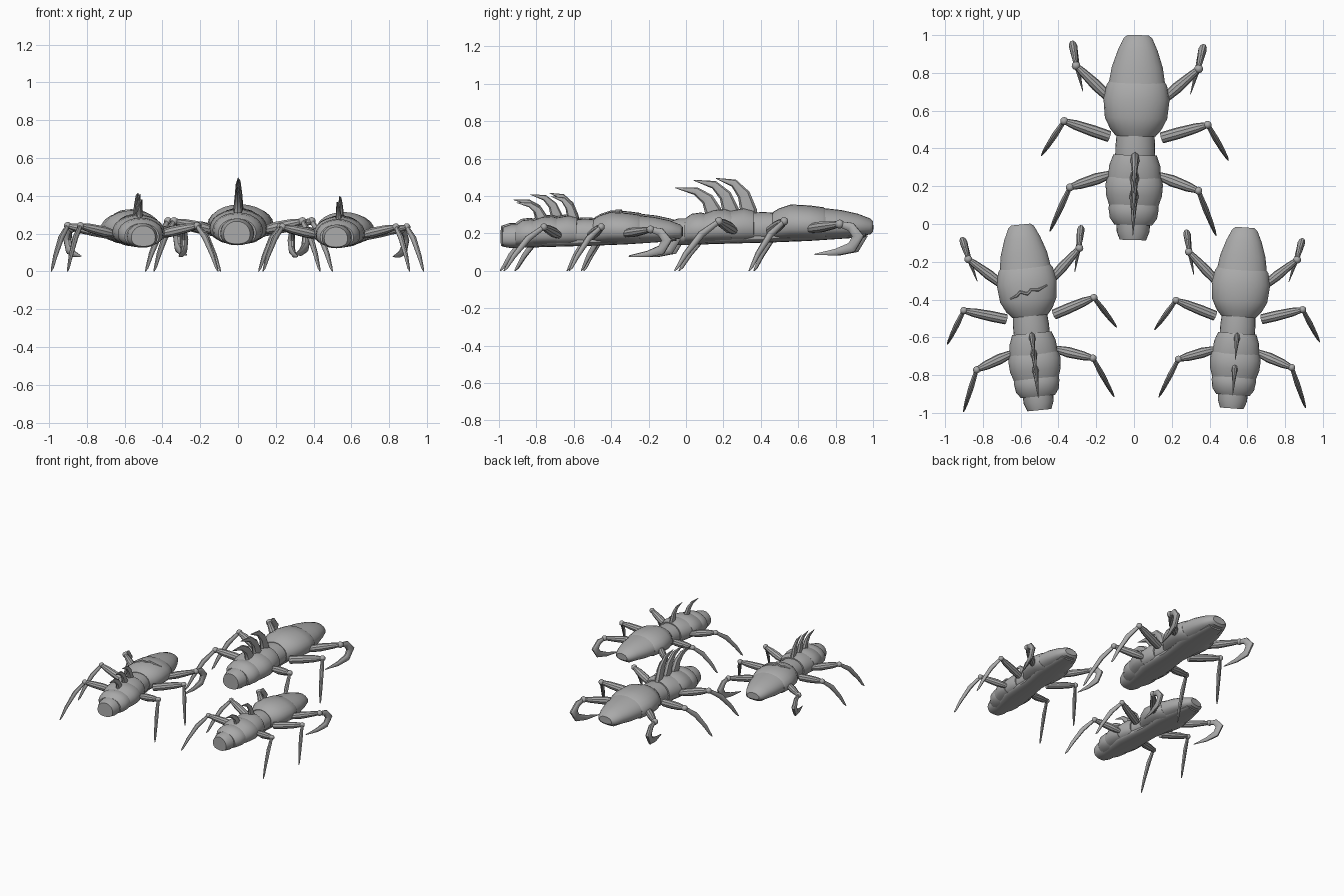
import bpy, bmesh, math
from mathutils import Vector, Matrix

default = bpy.data.objects.get("Cube")
if default:
    bpy.data.objects.remove(default, do_unlink=True)

shell_grey = bpy.data.materials.new("shell_grey")
shell_grey.use_nodes = True
colour = (0.4, 0.4, 0.4, 1)
shell_grey.diffuse_color = colour
shell_grey.node_tree.nodes["Principled BSDF"].inputs["Base Color"].default_value = colour

parts = []


def add_mesh(name, bm, placement):
    bmesh.ops.recalc_face_normals(bm, faces=bm.faces)
    bm.transform(placement)
    mesh = bpy.data.meshes.new(name)
    bm.to_mesh(mesh)
    bm.free()
    mesh.materials.append(shell_grey)
    obj = bpy.data.objects.new(name, mesh)
    bpy.context.collection.objects.link(obj)
    parts.append(obj)


def skin(bm, rings):
    """Bridge equal rings of points and cap both ends."""
    loops = [[bm.verts.new(p) for p in ring] for ring in rings]
    count = len(loops[0])
    for a, b in zip(loops, loops[1:]):
        for i in range(count):
            j = (i + 1) % count
            bm.faces.new((a[i], a[j], b[j], b[i]))
    bm.faces.new(loops[0])
    bm.faces.new(loops[-1])


def body_ring(y, half_width, top, bottom, sides=24):
    """Domed above its widest line, flattened below it."""
    middle = bottom + (top - bottom) * 0.45
    ring = []
    for i in range(sides):
        a = math.tau * i / sides
        c, s = math.cos(a), math.sin(a)
        if s >= 0:
            ring.append((half_width * c, y, middle + (top - middle) * s))
        else:
            x = half_width * math.copysign(abs(c) ** 0.85, c)
            ring.append((x, y, middle - (middle - bottom) * abs(s) ** 0.75))
    return ring


def tube(bm, path, radii, squash=1.0, sides=10):
    """Tapered limb swept along a path, its width scaled by squash."""
    pts = [Vector(p) for p in path]
    span = pts[-1] - pts[0]
    side = Vector((span.x, span.y, 0)).cross(Vector((0, 0, 1))).normalized()
    rings = []
    for i, p in enumerate(pts):
        tangent = (pts[min(i + 1, len(pts) - 1)] - pts[max(i - 1, 0)]).normalized()
        across = (side - tangent * side.dot(tangent)).normalized()
        normal = tangent.cross(across)
        rings.append([p + radii[i] * (across * squash * math.cos(a) + normal * math.sin(a))
                      for a in (math.tau * k / sides for k in range(sides))])
    skin(bm, rings)


def ball(bm, centre, radius):
    bmesh.ops.create_uvsphere(bm, u_segments=10, v_segments=7, radius=radius,
                              matrix=Matrix.Translation(centre))


# Body plates: y, half width, top, bottom
PLATES = {
    "head": [(.54, .055, .265, .21), (.525, .075, .28, .195), (.46, .105, .305, .185),
             (.37, .135, .325, .175), (.28, .15, .335, .17)],
    "thorax": [(.29, .15, .33, .17), (.275, .16, .34, .165), (.2, .175, .35, .165),
               (.1, .165, .355, .165), (.04, .135, .335, .165), (.005, .105, .315, .165)],
    "waist": [(.02, .1, .31, .16), (-.05, .105, .315, .155), (-.11, .105, .31, .155)],
    "abdomen_front": [(-.095, .115, .32, .155), (-.15, .135, .335, .15), (-.23, .142, .32, .15)],
    "abdomen_middle": [(-.215, .145, .32, .15), (-.25, .152, .33, .15),
                       (-.31, .148, .325, .15), (-.365, .13, .305, .15)],
    "abdomen_rear": [(-.35, .13, .305, .15), (-.38, .133, .312, .145),
                     (-.43, .125, .305, .145), (-.465, .1, .28, .145)],
    "tail": [(-.45, .09, .28, .14), (-.5, .087, .28, .138), (-.545, .07, .265, .145)],
    "belly": [(.5, .06, .22, .18), (.2, .11, .22, .16), (0, .09, .22, .152),
              (-.25, .11, .22, .145), (-.48, .06, .22, .138)],
}

# Back spines: base y, sweep back, height
SPINES = {"front": (-.125, -.175, .175), "middle": (-.22, -.2, .165), "rear": (-.315, -.205, .125)}

# Walking legs: hip, knee, foot, hip radius
LEGS = {
    "middle": ((.14, 0, .215), (.38, .075, .265), (.495, -.11, 0), .03),
    "rear": ((.125, -.2, .215), (.34, -.275, .265), (.44, -.51, 0), .02),
}


def walking_leg(bm, hip, knee, foot, hip_radius):
    hip, knee, foot = Vector(hip), Vector(knee), Vector(foot)
    tube(bm, [hip, hip.lerp(knee, .35), hip.lerp(knee, .75), knee], [hip_radius, .031, .026, .015])
    ball(bm, knee, .022)
    shin = [knee]
    for t, z in ((.4, .195), (.75, .09), (.93, .02)):
        p = knee.lerp(foot, t)
        p.z = z
        shin.append(p)
    tube(bm, shin + [foot], [.014, .02, .015, .009, .003], squash=.8)


def grasping_leg(bm):
    hip, knee = Vector((.14, .2, .225)), Vector((.325, .37, .25))
    tube(bm, [hip, hip.lerp(knee, .4), hip.lerp(knee, .8), knee], [.024, .03, .022, .015])
    ball(bm, knee, .024)
    tube(bm, [knee, (.335, .43, .235), (.342, .47, .185), (.335, .435, .125),
              (.315, .35, .1), (.285, .235, .088)],
         [.016, .026, .034, .03, .019, .003], squash=.65)


def build_bug(label, centre, turn, scale, spine_scale, spines):
    place = (Matrix.Translation((*centre, 0)) @ Matrix.Rotation(math.radians(turn), 4, "Z")
             @ Matrix.Scale(scale, 4))
    for name, rings in PLATES.items():
        bm = bmesh.new()
        skin(bm, [body_ring(*r) for r in rings])
        add_mesh(f"{label}_{name}", bm, place)

    # Curved spines, thin from side to side
    for name in spines:
        y, sweep, height = SPINES[name]
        sweep, height = sweep * spine_scale, height * spine_scale
        path = [(0, y, .28), (0, y, .32), (0, y + sweep * .15, .32 + height * .5),
                (0, y + sweep * .45, .32 + height * .85), (0, y + sweep, .32 + height)]
        bm = bmesh.new()
        tube(bm, path, [r * spine_scale for r in (.05, .045, .034, .022, .002)], squash=.55, sides=8)
        add_mesh(f"{label}_{name}_spine", bm, place)

    # Legs on both sides
    for side, sign in (("left", 1), ("right", -1)):
        flip = place @ Matrix.Diagonal((sign, 1, 1, 1))
        builders = {name: (walking_leg, data) for name, data in LEGS.items()}
        builders["grasping"] = (grasping_leg, ())
        for name, (make, data) in builders.items():
            bm = bmesh.new()
            make(bm, *data)
            if sign < 0:
                bmesh.ops.reverse_faces(bm, faces=bm.faces)
            bm.transform(flip)
            add_mesh(f"{label}_{side}_{name}_leg", bm, Matrix())
    return place


build_bug("large_bug", (.008, .46), -1.5, 1, 1, SPINES)
build_bug("small_bug", (.553, -.495), -4.2, .885, .74, ("front", "rear"))
scarred = build_bug("scarred_bug", (-.55, -.492), 5.7, .91, .78, SPINES)

# Raised jagged scar across the thorax
scar = [(-.105, .115), (-.064, .13), (-.043, .15), (-.003, .135),
        (.022, .157), (.063, .152), (.118, .175)]
bm = bmesh.new()
tube(bm, [(x, y, .248 + .105 * math.sqrt(1 - (x / .17) ** 2)) for x, y in scar],
     [.004, .009, .009, .01, .009, .009, .004], sides=6)
add_mesh("scarred_bug_scar", bm, scarred)

# Smooth shading with crisp plate edges
bpy.ops.object.select_all(action="DESELECT")
for obj in parts:
    obj.select_set(True)
bpy.context.view_layer.objects.active = parts[0]
bpy.ops.object.shade_smooth_by_angle(angle=math.radians(35))
